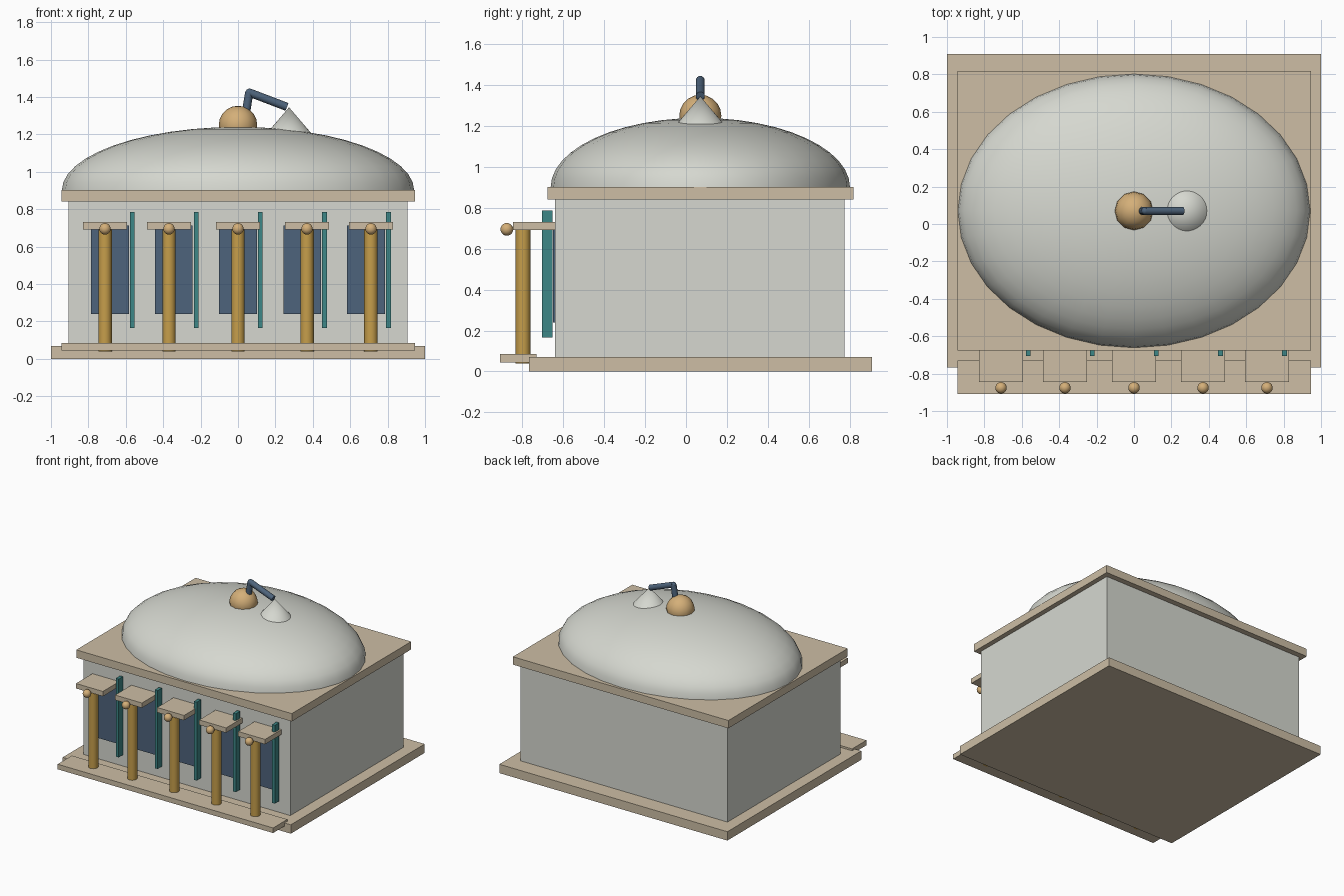
import bpy, bmesh, math
from mathutils import Vector

cube = bpy.data.objects.get("Cube")
if cube:
    bpy.data.objects.remove(cube, do_unlink=True)


def material(name, r, g, b):
    m = bpy.data.materials.new(name)
    m.use_nodes = True
    m.diffuse_color = (r, g, b, 1)
    m.node_tree.nodes["Principled BSDF"].inputs["Base Color"].default_value = (r, g, b, 1)
    return m


STONE = material("pale_stone", 0.67, 0.685, 0.63)
TAN = material("tan_trim", 0.61, 0.515, 0.376)
GOLD = material("gold_column", 0.565, 0.342, 0.07)
AMBER = material("amber_ball", 0.66, 0.43, 0.19)
TEAL = material("teal_shutter", 0.048, 0.242, 0.242)
BLUE = material("slate_blue", 0.076, 0.127, 0.2)


def finish(bm, name, mat, smooth=False, loc=(0, 0, 0)):
    mesh = bpy.data.meshes.new(name)
    bm.to_mesh(mesh)
    bm.free()
    mesh.materials.append(mat)
    ob = bpy.data.objects.new(name, mesh)
    ob.location = loc
    bpy.context.collection.objects.link(ob)
    if smooth:
        bpy.ops.object.select_all(action='DESELECT')
        ob.select_set(True)
        bpy.context.view_layer.objects.active = ob
        bpy.ops.object.shade_smooth_by_angle(angle=math.radians(40))
    return ob


def box(name, mat, x, y, z):
    """Box from (min, max) pairs."""
    bm = bmesh.new()
    bmesh.ops.create_cube(bm, size=1)
    for v in bm.verts:
        v.co = [(lo + hi) / 2 + c * (hi - lo) for c, (lo, hi) in zip(v.co, (x, y, z))]
    return finish(bm, name, mat)


def ball(name, mat, loc, radii, segments, rings, half=False):
    bm = bmesh.new()
    bmesh.ops.create_uvsphere(bm, u_segments=segments, v_segments=rings, radius=1)
    if half:
        low = [v for v in bm.verts if v.co.z < -0.01]
        bmesh.ops.delete(bm, geom=low, context='VERTS')
    bmesh.ops.scale(bm, vec=radii, verts=bm.verts)
    return finish(bm, name, mat, True, loc)


def rod(name, mat, start, end, r1, r2, sides):
    """Cylinder or cone between two points."""
    a, b = Vector(start), Vector(end)
    bm = bmesh.new()
    bmesh.ops.create_cone(bm, cap_ends=True, segments=sides, radius1=r1,
                          radius2=r2, depth=(b - a).length)
    turn = (b - a).to_track_quat('Z', 'Y').to_matrix()
    bmesh.ops.rotate(bm, matrix=turn, verts=bm.verts)
    return finish(bm, name, mat, True, (a + b) / 2)


CY = 0.07  # centre line of the building in y

# Main building
box("base_slab", TAN, (-1, 1), (-0.767, 0.91), (0, 0.07))
box("front_step", TAN, (-0.945, 0.945), (-0.91, -0.731), (0.045, 0.085))
box("hall_walls", STONE, (-0.907, 0.907), (-0.64, 0.775), (0.07, 0.84))
box("roof_slab", TAN, (-0.945, 0.945), (-0.676, 0.819), (0.84, 0.902))

# Dome and its ornaments
ball("dome", STONE, (0, CY, 0.9), (0.942, 0.732, 0.34), 32, 24, half=True)
ball("dome_ball", AMBER, (0, CY, 1.25), (0.103, 0.103, 0.103), 12, 10)
rod("dome_cone", STONE, (0.273, CY, 1.205), (0.273, CY, 1.345), 0.12, 0, 32)
elbow = (0.06, CY, 1.424)
rod("rod_post", BLUE, (0.04, CY, 1.3), elbow, 0.022, 0.022, 10)
rod("rod_arm", BLUE, elbow, (0.262, CY, 1.347), 0.022, 0.022, 10)
ball("rod_elbow", BLUE, elbow, (0.021, 0.021, 0.021), 10, 8)

# Front bays: column, capital, ball, window and shutter
for i, (cx, wx) in enumerate(zip((-0.711, -0.369, 0, 0.369, 0.711),
                                 (-0.685, -0.343, 0, 0.343, 0.685)), 1):
    rod(f"column_{i}", GOLD, (cx, -0.797, 0.04), (cx, -0.797, 0.7), 0.036, 0.036, 20)
    box(f"capital_{i}", TAN, (cx - 0.118, cx + 0.118), (-0.845, -0.635), (0.692, 0.731))
    ball(f"capital_ball_{i}", AMBER, (cx, -0.876, 0.695), (0.031, 0.031, 0.031), 14, 10)
    box(f"window_{i}", BLUE, (wx - 0.101, wx + 0.101), (-0.65, -0.63), (0.24, 0.712))
    box(f"shutter_{i}", TEAL, (wx + 0.107, wx + 0.132), (-0.705, -0.652), (0.165, 0.786))
